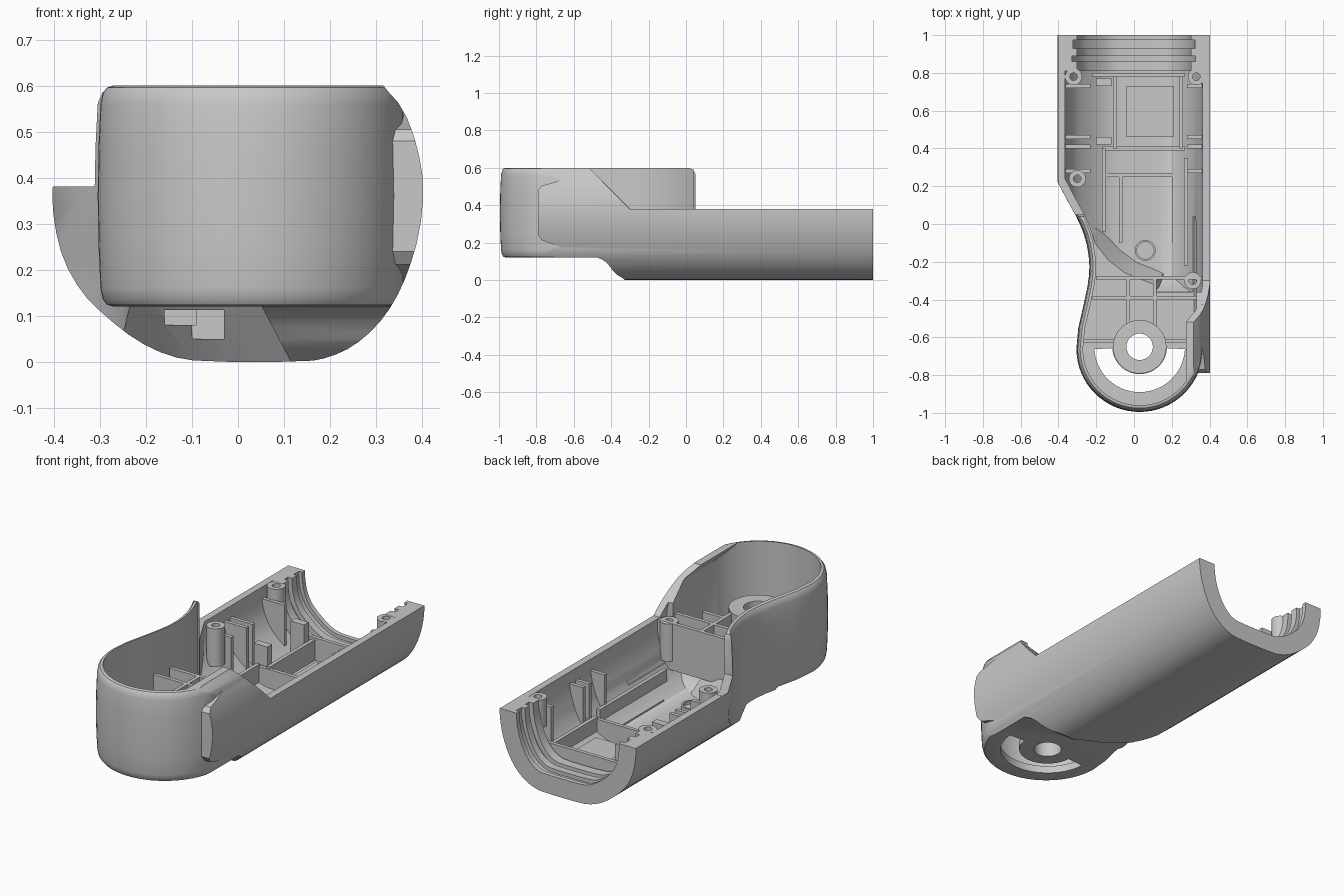
import bpy, bmesh, math
from mathutils import Vector

cube = bpy.data.objects.get("Cube")
if cube:
    bpy.data.objects.remove(cube, do_unlink=True)

grey = bpy.data.materials.new("housing grey")
grey.use_nodes = True
grey.diffuse_color = (0.58, 0.58, 0.58, 1)
grey.node_tree.nodes["Principled BSDF"].inputs["Base Color"].default_value = (0.58, 0.58, 0.58, 1)


def loft(name, loops, closed=False):
    """Solid through equal-length loops of 3D points, capped or closed on itself."""
    bm = bmesh.new()
    rings = [[bm.verts.new(p) for p in loop] for loop in loops]
    n = len(rings[0])
    if closed:
        rings.append(rings[0])
    else:
        bm.faces.new(rings[0])
        bm.faces.new(rings[-1])
    for a, b in zip(rings, rings[1:]):
        for i in range(n):
            bm.faces.new((a[i], a[(i + 1) % n], b[(i + 1) % n], b[i]))
    bmesh.ops.recalc_face_normals(bm, faces=bm.faces)
    mesh = bpy.data.meshes.new(name)
    bm.to_mesh(mesh)
    bm.free()
    mesh.materials.append(grey)
    obj = bpy.data.objects.new(name, mesh)
    bpy.context.collection.objects.link(obj)
    return obj


def prism(name, pts, axis, a, b):
    """Profile extruded along one axis from a to b."""
    place = {"x": lambda p, t: (t, p[0], p[1]),
             "y": lambda p, t: (p[0], t, p[1]),
             "z": lambda p, t: (p[0], p[1], t)}[axis]
    return loft(name, [[place(p, t) for p in pts] for t in (a, b)])


def box(name, x0, x1, y0, y1, z0, z1):
    return prism(name, [(x0, y0), (x1, y0), (x1, y1), (x0, y1)], "z", z0, z1)


def offset(pts, d):
    """Move a counter-clockwise outline inward by d."""
    out = []
    for i, p in enumerate(pts):
        p, q, r = Vector(p), Vector(pts[i - 1]), Vector(pts[(i + 1) % len(pts)])
        e, f = (p - q).normalized(), (r - p).normalized()
        n1, n2 = Vector((-e.y, e.x)), Vector((-f.y, f.x))
        m = (n1 + n2).normalized()
        out.append(tuple(p + m * d / max(m.dot(n1), 0.5)))
    return out


def soften(pts):
    """Corner cutting on an open profile."""
    out = [pts[0]]
    for p, q in zip(pts, pts[1:]):
        out += [tuple(Vector(p).lerp(Vector(q), t)) for t in (0.25, 0.75)]
    return out + [pts[-1]]


def boolean(target, tool, op):
    mod = target.modifiers.new(op.lower(), "BOOLEAN")
    mod.operation, mod.solver, mod.object = op, "EXACT", tool
    bpy.context.view_layer.objects.active = target
    bpy.ops.object.modifier_apply(modifier=mod.name)
    bpy.data.objects.remove(tool, do_unlink=True)


# Profiles: cross-section of the grip, plan of the head, plan of the grip
section = soften([(-.28, .65), (-.315, .6), (-.36, .55), (-.39, .47), (-.405, .38), (-.4, .3),
                  (-.38, .22), (-.34, .15), (-.29, .1), (-.22, .045), (-.15, .012), (-.08, 0),
                  (.15, 0), (.2, .01), (.25, .033), (.3, .075), (.34, .13), (.37, .195),
                  (.395, .28), (.405, .38), (.39, .47), (.36, .55), (.315, .6), (.28, .65)])


def open_section(d):
    """Section moved inward, without its top corners, open upward."""
    return offset(section, d)[1:-1] + [(.27, .9), (-.27, .9)]


cx, cy, rad = .03, -.66, .335
arc = [(cx + rad * math.cos(math.pi * (1 + i / 32)), cy + rad * math.sin(math.pi * (1 + i / 32)))
       for i in range(33)]
waist = [(-.43, .27)] + soften([(-.34, .1), (-.295, .02), (-.255, -.08), (-.235, -.2),
                                (-.24, -.3), (-.265, -.42), (-.295, -.55)])
head_plan = arc + [(.365, -.4), (.36, .27)] + waist
grip_plan = [(.2, -.79), (.45, -.79), (.45, 1.2), (-.45, 1.2), (-.45, .32)]
grip_plan += [(x + .004, y) for x, y in waist if y > -.45] + [(-.2, -.6), (.2, -.6)]

# Outer form: rounded head joined to the grip, which has a slanted nose below
shell = loft("housing_shell", [[(x, y, z) for x, y in offset(head_plan, d)] for z, d in
             [(.12, .035), (.124, .02), (.136, .011), (.16, .006), (.25, .002), (.36, 0),
              (.47, .002), (.56, .006), (.584, .011), (.596, .02), (.6, .032)]])
grip = prism("grip", grip_plan, "z", -.2, .9)
side = [(-.79, .24), (-.77, .212), (-.65, .17), (-.54, .15)]
side += soften([(-.52, .13), (-.46, .117), (-.42, .09), (-.38, .035), (-.33, .005), (-.27, -.05)])
side += [(1, -.05), (1, .38), (-.3, .38), (-.48, .56), (-.6, .56), (-.72, .518), (-.77, .505),
         (-.79, .48)]
boolean(grip, prism("side", side, "x", -1, 1), "INTERSECT")


def nose(line, top, bottom):
    """Cutter below the head, slanting back towards its underside."""
    plan = soften(line) + [(line[-1][0], -.8), (-.6, -.8), (-.6, line[0][1])]
    return loft("nose", [[(x + s, y + s, z) for x, y in plan] for z, s in ((top, 0), (bottom, .07))])


boolean(grip, nose([(-.45, .05), (-.3, -.1), (-.14, -.29), (.05, -.38)], .123, -.01), "DIFFERENCE")
boolean(shell, grip, "UNION")
boolean(shell, prism("section", section, "y", -1.3, 1.3), "INTERSECT")

# Sloping opening in the left wall, and the end of the right wall
slope = [(-.3, .381), (.4, .381), (.4, .8), (-.72, .8)]
boolean(shell, prism("slope", slope, "x", -.1, .6), "DIFFERENCE")
wall_end = [(.05, .381), (.5, .381), (.5, .7), (.01, .7), (.015, .6), (.04, .59), (.05, .565)]
boolean(shell, prism("wall_end", wall_end, "x", -.7, .7), "DIFFERENCE")

# Hollow inside
hollow = prism("hollow", offset(head_plan, .035), "z", .16, .85)
room = prism("room", offset(grip_plan, .04), "z", -.1, .87)
inner_side = [(-.36, .14), (-.33, .09), (-.28, .05), (-.2, .02), (.81, .02), (.81, .88), (-.36, .88)]
boolean(room, prism("side", inner_side, "x", -1, 1), "INTERSECT")
boolean(room, nose([(-.35, .08), (-.25, -.05), (-.1, -.24), (.1, -.32)], .163, .015), "DIFFERENCE")
boolean(room, prism("section", open_section(.038), "y", -1.3, 1.3), "INTERSECT")
boolean(hollow, prism("section", open_section(.032), "y", -1.3, .04), "INTERSECT")
boolean(hollow, room, "UNION")
boolean(shell, hollow, "DIFFERENCE")

# Collar bore with grooves at the rear
for d, y0, y1 in ((.1, .75, 1.1), (.075, .86, .89), (.08, .93, .975)):
    boolean(shell, prism("bore", open_section(d), "y", y0, y1), "DIFFERENCE")


# Shaft hole, curved window and cable notch
def ring(r, a, b, n, x=cx, y=-.65):
    return [(x + r * math.cos(math.radians(a + (b - a) * i / n)),
             y + r * math.sin(math.radians(a + (b - a) * i / n))) for i in range(n + 1)]


boolean(shell, prism("hole", ring(.07, 0, 348.75, 31), "z", 0, .3), "DIFFERENCE")
window = ring(.24, 183, 357, 28) + ring(.145, 357, 183, 28)
boolean(shell, prism("window", window, "z", 0, .3), "DIFFERENCE")
boolean(shell, box("notch", -.1, -.03, -.6, -.24, .05, .113), "DIFFERENCE")
boolean(shell, box("notch", -.16, -.09, -.6, -.22, .08, .113), "DIFFERENCE")


def floor_z(x):
    low = [p for p in section if p[1] <= .38]
    for (xa, za), (xb, zb) in zip(low, low[1:]):
        if xa <= x <= xb:
            return za + (zb - za) * (x - xa) / max(xb - xa, 1e-6)
    return .3


def rib(name, x0, x1, y0, y1, top, base=0):
    """Rib whose underside follows the curved floor."""
    n = max(1, round((x1 - x0) / .03))
    xs = [x0 + (x1 - x0) * i / n for i in range(n + 1)]
    pts = [(x, min(top - .01, max(base, floor_z(x) + .02))) for x in xs]
    return prism(name, pts + [(x1, top), (x0, top)], "y", y0, y1)


def tube(name, x, y, r, hole, z0, z1):
    return loft(name, [[(px, py, z) for px, py in ring(q, 0, 348.75, 31, x, y)]
                       for q, z in ((hole, z0), (r, z0), (r, z1), (hole, z1))], True)


parts = [shell, tube("shaft_boss", cx, -.65, .142, .07, .125, .39)]

# Screw posts
for i, (x, y) in enumerate([(-.32, .78), (.33, .78), (-.3, .24), (.31, -.3)]):
    base = max(floor_z(x - .045), floor_z(x + .045)) + .015
    parts.append(tube(f"screw_post_{i}", x, y, .045, .02, base, .379))

# Head ribs
for y0, x0 in ((-.4, -.22), (-.295, -.2)):
    parts.append(rib("head_cross_rib", x0, .36, y0, y0 + .02, .38, .13))
for x in (-.04, .1):
    parts.append(rib("head_long_rib", x, x + .02, -.55, -.28, .38, .13))
for x0, x1 in ((-.28, -.1), (.16, .33)):
    parts.append(rib("head_side_rib", x0, x1, -.63, -.61, .3, .13))

# Side cradle ribs in pairs
for y in (.27, .4, .45, .72):
    parts.append(rib("right_cradle_rib", -.37, -.23, y, y + .02, .32))
    parts.append(rib("left_cradle_rib", .28, .37, y, y + .02, .32))
for y in (.42, .73):
    parts.append(rib("right_catch", -.2, -.12, y, y + .04, .24))

# Floor frame and long ribs
for x, y0, y1, top in ((-.11, .4, .8, .15), (.24, .4, .8, .15), (-.17, -.04, .4, .15),
                       (.265, -.22, .35, .16), (-.08, -.1, .25, .06), (.2, -.1, .25, .06)):
    parts.append(rib("floor_long_rib", x, x + .02, y0, y1, top))
for y, top in ((.39, .14), (.78, .16), (.25, .06)):
    parts.append(rib("floor_cross_rib", -.17 if y < .6 else -.22, .27, y, y + .02, top))
parts.append(rib("floor_plate", -.04, .21, .46, .73, .07))
parts.append(tube("floor_ring", .06, -.14, .055, .045, .03, .056))

# Smooth shading with crisp edges
bpy.ops.object.select_all(action="DESELECT")
for obj in parts:
    obj.select_set(True)
bpy.context.view_layer.objects.active = shell
bpy.ops.object.shade_smooth_by_angle(angle=math.radians(28))
